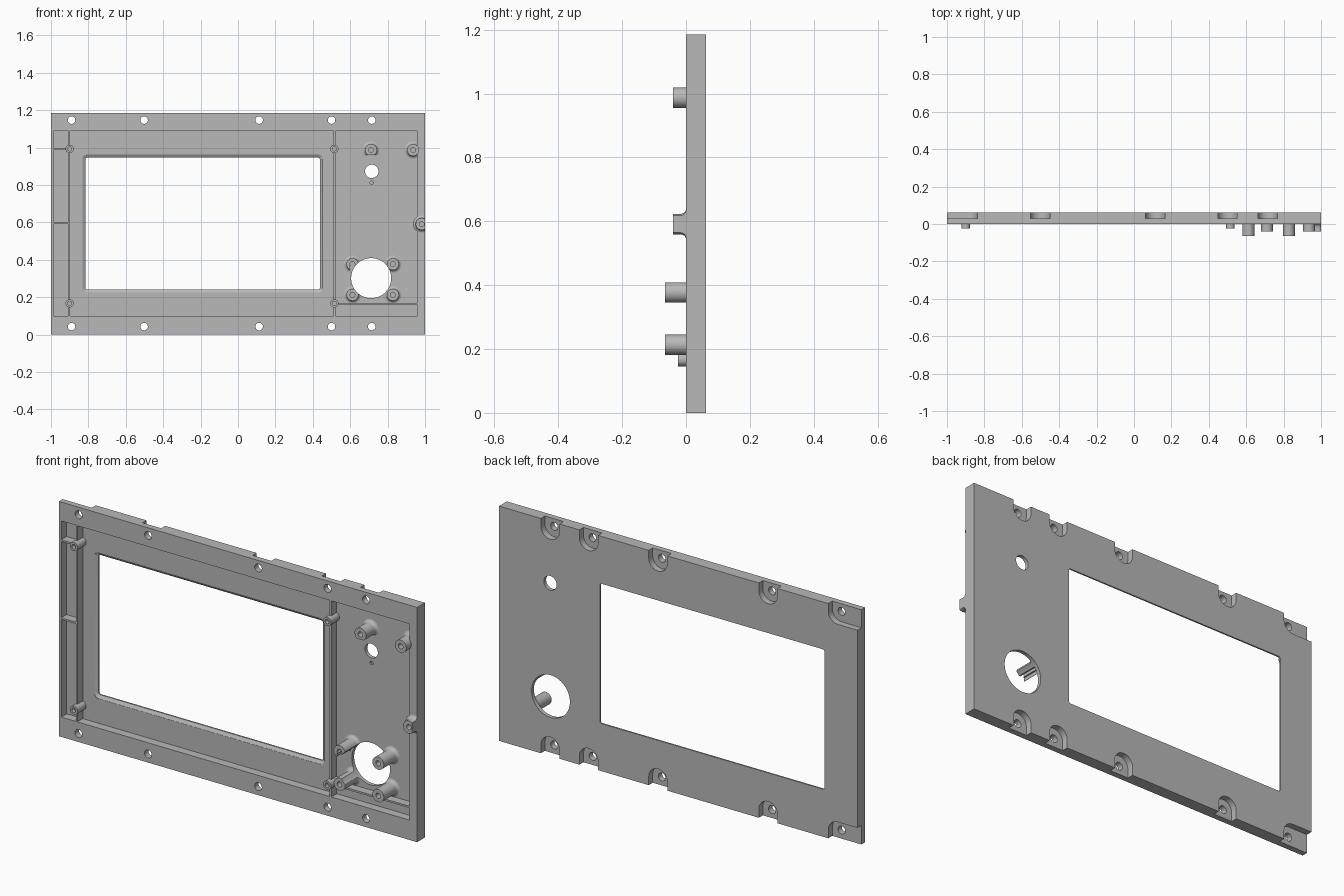
import bpy, bmesh, math

cube = bpy.data.objects.get("Cube")
if cube:
    bpy.data.objects.remove(cube, do_unlink=True)

GREY = (0.48, 0.48, 0.48, 1)
mat = bpy.data.materials.new("plain grey")
mat.use_nodes = True
mat.diffuse_color = GREY
mat.node_tree.nodes["Principled BSDF"].inputs["Base Color"].default_value = GREY

HEIGHT = 1.185
BACK = 0.062     # rear surface
FLOOR = 0.043    # bottom of the front recess


def circle(x, z, r, n=32):
    return [(x + r * math.cos(2 * math.pi * i / n), z + r * math.sin(2 * math.pi * i / n))
            for i in range(n)]


def rect(x0, x1, z0, z1, r=0.0, steps=6):
    """Rectangle outline, with rounded corners when r is given."""
    if not r:
        return [(x0, z0), (x1, z0), (x1, z1), (x0, z1)]
    points = []
    corners = [(x1 - r, z1 - r), (x0 + r, z1 - r), (x0 + r, z0 + r), (x1 - r, z0 + r)]
    for k, (cx, cz) in enumerate(corners):
        for i in range(steps + 1):
            a = math.pi / 2 * (k + i / steps)
            points.append((cx + r * math.cos(a), cz + r * math.sin(a)))
    return points


def loft(name, sections):
    """Closed solid through a list of (outline, y) sections."""
    bm = bmesh.new()
    rings = [[bm.verts.new((x, y, z)) for x, z in outline] for outline, y in sections]
    for a, b in zip(rings, rings[1:]):
        for i in range(len(a)):
            j = (i + 1) % len(a)
            bm.faces.new((a[i], a[j], b[j], b[i]))
    bm.faces.new(rings[0])
    bm.faces.new(rings[-1])
    bmesh.ops.recalc_face_normals(bm, faces=bm.faces)
    mesh = bpy.data.meshes.new(name)
    bm.to_mesh(mesh)
    bm.free()
    mesh.materials.append(mat)
    obj = bpy.data.objects.new(name, mesh)
    bpy.context.collection.objects.link(obj)
    return obj


def prism(name, outline, y0, y1):
    return loft(name, [(outline, y0), (outline, y1)])


def cut(obj, cutter):
    """Subtract the cutter from the object and discard it."""
    cutter.hide_render = True
    mod = obj.modifiers.new("cut", "BOOLEAN")
    mod.operation = "DIFFERENCE"
    mod.solver = "EXACT"
    mod.object = cutter
    bpy.context.view_layer.update()
    graph = bpy.context.evaluated_depsgraph_get()
    mesh = bpy.data.meshes.new_from_object(obj.evaluated_get(graph))
    obj.modifiers.clear()
    obj.data = mesh
    bpy.data.objects.remove(cutter, do_unlink=True)


def boss(name, x, z, r, top, base=FLOOR, flare=1.45, bore=0.013, depth=0.06):
    """Hollow screw post with a flared foot."""
    sections = [(circle(x, z, r * flare), base + 0.004)]
    for k in range(5):
        a = math.pi / 2 * k / 4
        sections.append((circle(x, z, r + r * (flare - 1) * (1 - math.sin(a))),
                         base - 0.018 * (1 - math.cos(a))))
    sections += [(circle(x, z, r), top), (circle(x, z, bore), top),
                 (circle(x, z, bore), top + depth)]
    return loft(name, sections)


# Panel with its front recess
panel = prism("panel", rect(-1, 1, 0, HEIGHT), 0, BACK)
cut(panel, prism("cutter", rect(-0.987, 0.957, 0.1, 1.09), -0.1, FLOOR))

# Display window with a chamfered front edge
cut(panel, loft("cutter", [
    (rect(-0.832, 0.452, 0.224, 0.962, 0.022), FLOOR - 0.01),
    (rect(-0.832, 0.452, 0.224, 0.962, 0.022), FLOOR + 0.001),
    (rect(-0.816, 0.438, 0.24, 0.946, 0.01), FLOOR + 0.011),
    (rect(-0.816, 0.438, 0.24, 0.946, 0.01), 0.1)]))

# Mounting holes and the rear pockets around them
for z, z0, z1 in ((1.147, 1.094, 1.4), (0.043, -0.2, 0.096)):
    for x in (-0.89, -0.502, 0.113, 0.5, 0.715):
        left = -1.3 if x < -0.8 else x - 0.052
        cut(panel, prism("cutter", rect(left, x + 0.052, z0, z1, 0.052), 0.03, 0.1))
        cut(panel, prism("cutter", circle(x, z, 0.02), -0.1, 0.1))

# Round openings and the small blind hole
SPEAKER = (0.712, 0.302, 0.107)
cut(panel, prism("cutter", circle(*SPEAKER, 64), -0.1, 0.1))
cut(panel, prism("cutter", circle(0.715, 0.873, 0.036), -0.1, 0.1))
cut(panel, prism("cutter", circle(0.715, 0.812, 0.009, 16), -0.1, FLOOR + 0.01))

# Ribs standing in the recess
for name, outline in (
        ("left_rib", rect(-0.906, -0.897, 0.1, 1.09)),
        ("middle_rib", rect(0.511, 0.521, 0.1, 1.09)),
        ("lower_rib", rect(0.521, 0.957, 0.161, 0.17)),
        ("upper_channel_rib", rect(-0.987, -0.906, 0.986, 0.995)),
        ("middle_channel_rib", rect(-0.987, -0.906, 0.592, 0.601))):
    prism(name, outline, 0, FLOOR + 0.002)

# Small display posts on the ribs
for side, x in (("left", 0.515), ("right", -0.9)):
    for level, z in (("lower", 0.167), ("upper", 0.993)):
        boss(f"display_post_{level}_{side}", x, z, 0.022, -0.025,
             flare=1.0001, bore=0.011, depth=0.02)

# Tall posts around the round opening
for side, x in (("left", 0.828), ("right", 0.612)):
    for level, z in (("lower", 0.213), ("upper", 0.377)):
        post = boss(f"speaker_post_{level}_{side}", x, z, 0.032, -0.065, depth=0.1)
        cut(post, prism("cutter", circle(*SPEAKER, 64), -0.2, 0.2))
        if side == "right" and level == "upper":
            cut(post, prism("cutter", rect(x - 0.015, x + 0.2, z - 0.2, z - 0.01), -0.2, 0.2))

# Medium board posts
post = boss("board_post_upper_right", 0.711, 0.987, 0.032, -0.04)
cut(post, prism("cutter", rect(0.6, 0.8, 0.9, 0.961), -0.2, 0.2))
boss("board_post_upper_left", 0.936, 0.987, 0.032, -0.04)
post = boss("board_post_side", 0.982, 0.591, 0.032, -0.04, base=0, depth=0.035)
cut(post, prism("cutter", rect(1, 1.2, 0.4, 0.8), -0.2, 0.2))

# Smooth round walls, keep edges sharp
bpy.ops.object.select_all(action="DESELECT")
for obj in bpy.context.collection.objects:
    if obj.type == "MESH" and mat.name in obj.data.materials:
        obj.select_set(True)
        bpy.context.view_layer.objects.active = obj
bpy.ops.object.shade_smooth_by_angle(angle=math.radians(30))
